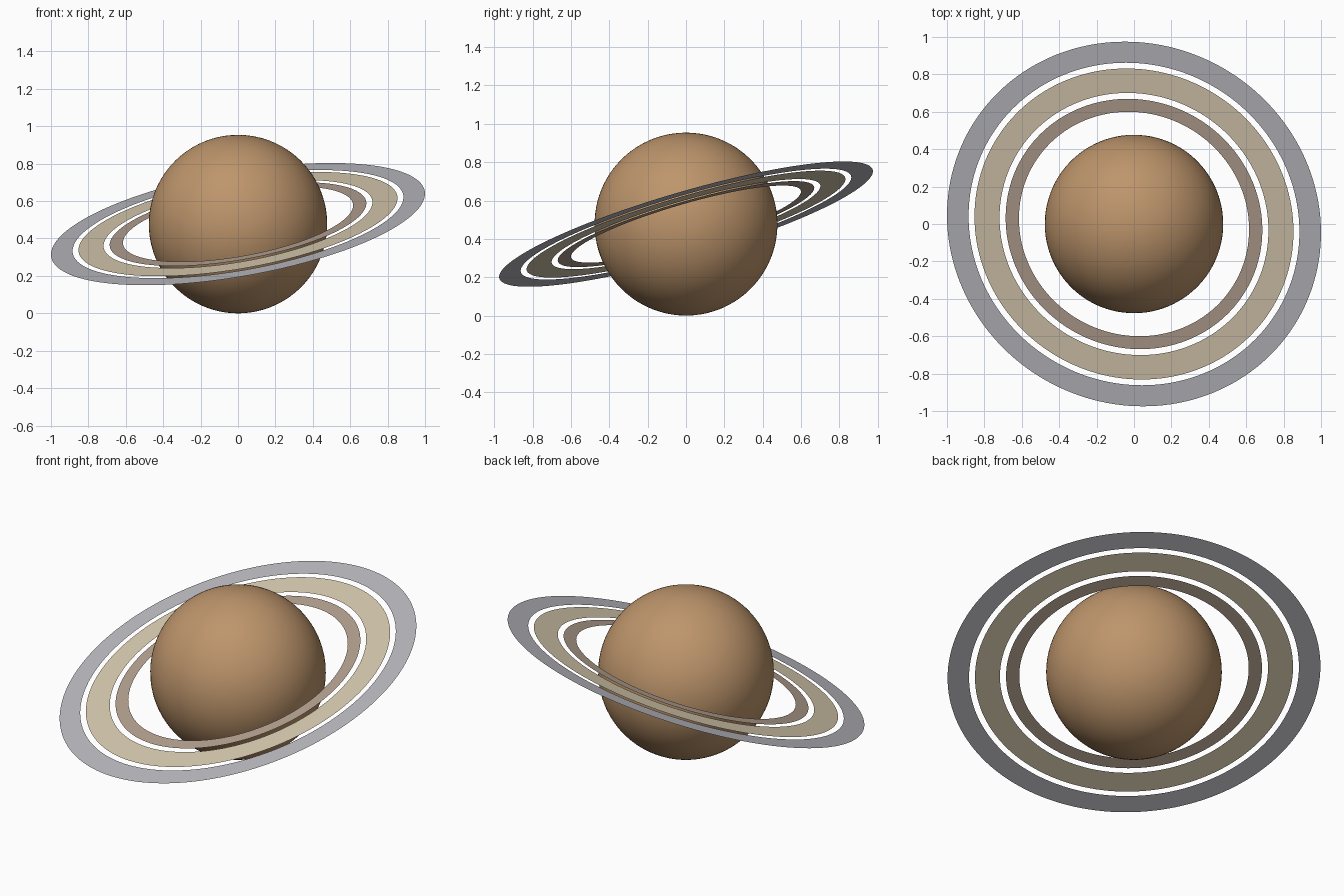
import bpy, bmesh, math

if "Cube" in bpy.data.objects:
    bpy.data.objects.remove(bpy.data.objects["Cube"])

PLANET_R = 0.477
CENTRE = (0, 0, PLANET_R)
TILT = (math.radians(16), math.radians(-10), 0)


def material(name, rgb):
    m = bpy.data.materials.new(name)
    m.diffuse_color = (*rgb, 1)
    m.use_nodes = True
    m.node_tree.nodes["Principled BSDF"].inputs["Base Color"].default_value = m.diffuse_color
    return m


def add_object(name, bm, mat, rotation=(0, 0, 0)):
    mesh = bpy.data.meshes.new(name)
    bm.to_mesh(mesh)
    bm.free()
    mesh.materials.append(mat)
    ob = bpy.data.objects.new(name, mesh)
    ob.location = CENTRE
    ob.rotation_euler = rotation
    bpy.context.collection.objects.link(ob)
    return ob


def flat_ring(name, inner, outer, mat, sides=160):
    bm = bmesh.new()
    loops = []
    for r in (inner, outer):
        loops.append([bm.verts.new((r * math.cos(2 * math.pi * i / sides),
                                    r * math.sin(2 * math.pi * i / sides), 0))
                      for i in range(sides)])
    a, b = loops
    for i in range(sides):
        j = (i + 1) % sides
        bm.faces.new((a[i], b[i], b[j], a[j]))
    return add_object(name, bm, mat, TILT)


# Planet globe
bm = bmesh.new()
bmesh.ops.create_uvsphere(bm, u_segments=96, v_segments=48, radius=PLANET_R)
for f in bm.faces:
    f.smooth = True
add_object("planet", bm, material("warm tan", (0.51, 0.30, 0.148)), TILT)

# Three tilted flat rings
flat_ring("inner_ring", 0.624, 0.696, material("dusty brown", (0.455, 0.355, 0.283)))
flat_ring("middle_ring", 0.729, 0.865, material("pale sand", (0.68, 0.59, 0.43)))
flat_ring("outer_ring", 0.897, 1.014, material("cool grey", (0.49, 0.49, 0.525)))
